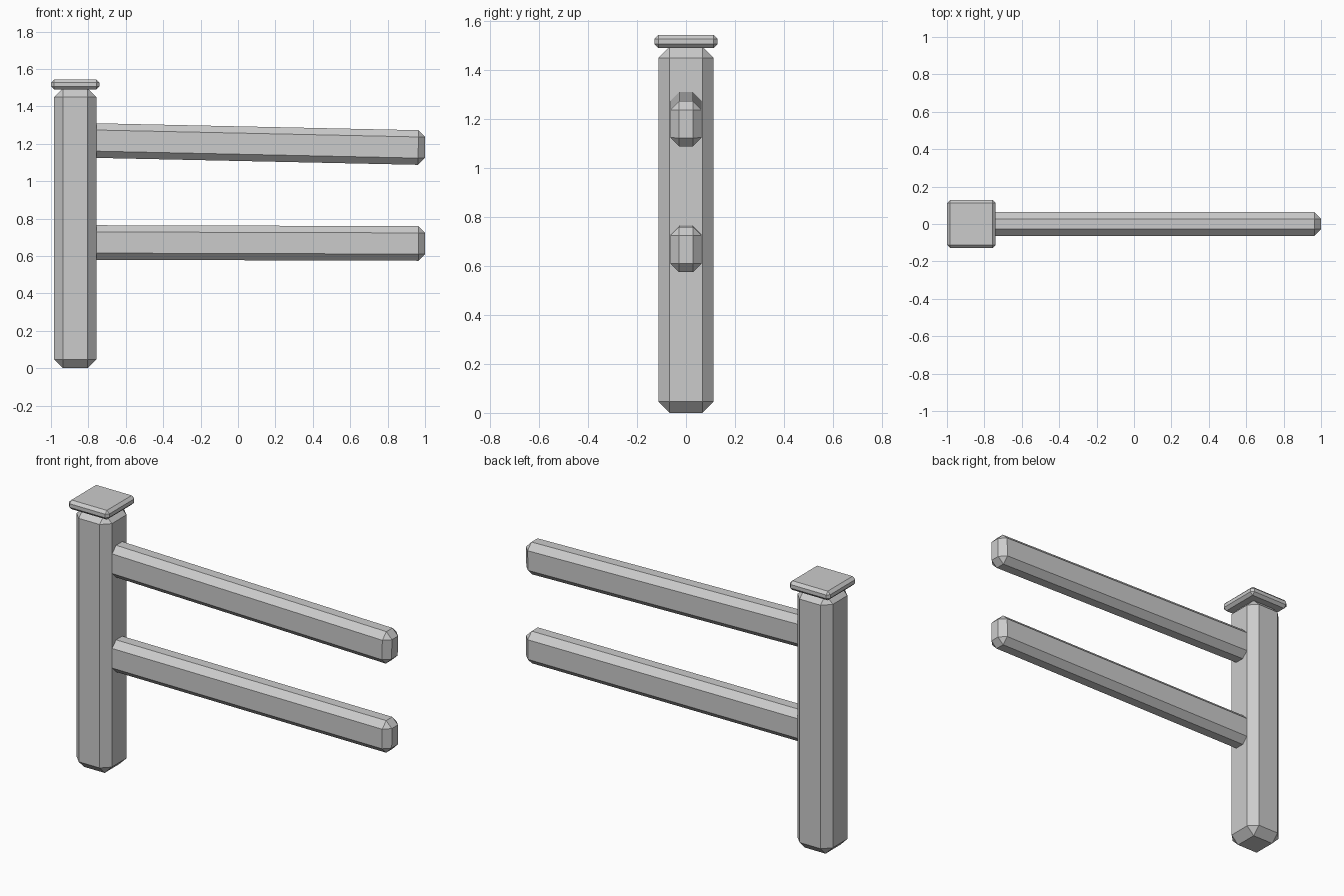
import bpy, bmesh, math
from mathutils import Matrix

if "Cube" in bpy.data.objects:
    bpy.data.objects.remove(bpy.data.objects["Cube"])


def chamfered_box(name, size, centre, chamfer, tilt=0.0):
    """Box with every edge cut by one flat chamfer, tilted about y."""
    bm = bmesh.new()
    bmesh.ops.create_cube(bm, size=1.0, matrix=Matrix.Diagonal((*size, 1.0)))
    bmesh.ops.bevel(bm, geom=bm.edges[:], offset=chamfer, segments=1,
                    affect='EDGES', clamp_overlap=True)
    mesh = bpy.data.meshes.new(name)
    bm.to_mesh(mesh)
    bm.free()
    obj = bpy.data.objects.new(name, mesh)
    obj.location = centre
    obj.rotation_euler = (0, tilt, 0)
    bpy.context.collection.objects.link(obj)
    return obj


POST_X = -0.87

# Upright post and its square cap
chamfered_box("post", (0.225, 0.225, 1.495), (POST_X, 0, 0.7475), 0.046)
chamfered_box("post_cap", (0.258, 0.258, 0.053), (POST_X, 0, 1.5165), 0.016)

# Rails: centre heights at the post face and at the free end
START, END = -0.85, 1.0
for name, z_post, z_end in (("upper_rail", 1.217, 1.18),
                            ("lower_rail", 0.672, 0.667)):
    slope = (z_end - z_post) / (0.96 + 0.76)
    mid_x = (START + END) / 2
    mid_z = z_post + slope * (mid_x + 0.76)
    chamfered_box(name, (END - START, 0.128, 0.185), (mid_x, 0, mid_z),
                  0.036, -math.atan(slope))
